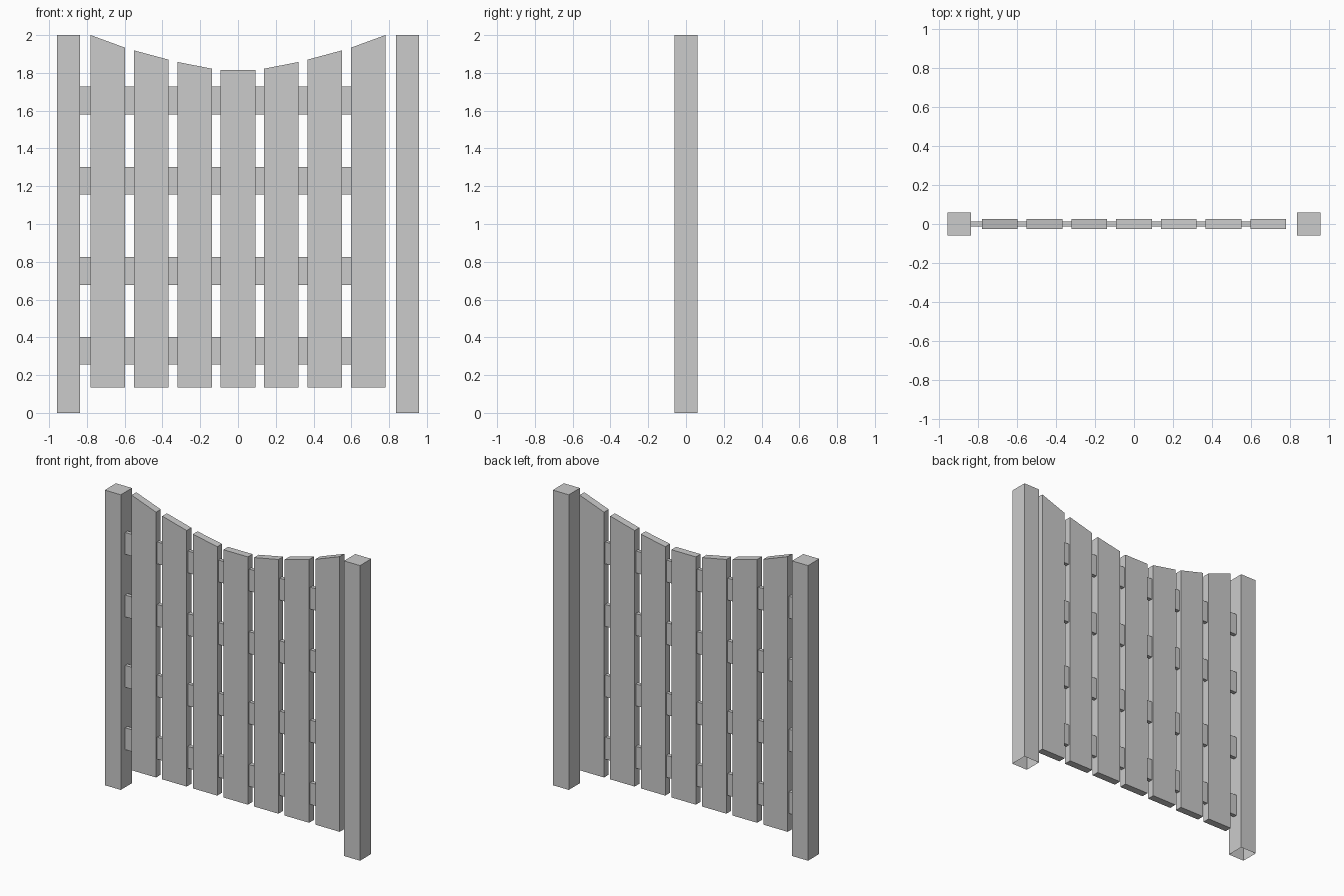
import bpy

if "Cube" in bpy.data.objects:
    bpy.data.objects.remove(bpy.data.objects["Cube"])

PITCH, HALF_W = 0.2295, 0.0915      # plank spacing and half width
POST_IN, POST_OUT = 0.837, 0.957
PLANK_BOTTOM = 0.135


def block(name, x0, x1, depth, z0, top_left, top_right, skip=()):
    """Box with a sloping top; named faces in skip are left open."""
    verts = [(x, y, z)
             for y in (-depth, depth)
             for x, z in ((x0, z0), (x1, z0), (x1, top_right), (x0, top_left))]
    sides = {"front": (0, 1, 2, 3), "back": (5, 4, 7, 6),
             "left": (4, 0, 3, 7), "right": (1, 5, 6, 2),
             "top": (3, 2, 6, 7), "bottom": (4, 5, 1, 0)}
    mesh = bpy.data.meshes.new(name)
    mesh.from_pydata(verts, [], [f for k, f in sides.items() if k not in skip])
    obj = bpy.data.objects.new(name, mesh)
    bpy.context.collection.objects.link(obj)
    return obj


# Posts, open underneath
block("left_post", -POST_OUT, -POST_IN, 0.06, 0, 2, 2, ("bottom",))
block("right_post", POST_IN, POST_OUT, 0.06, 0, 2, 2, ("bottom",))

# Planks: (inner, outer) top heights from the centre outwards form a dipped curve
tops = [(1.814, 1.814), (1.822, 1.858), (1.87, 1.919), (1.933, 2.0)]
for i in range(-3, 4):
    inner, outer = tops[abs(i)]
    left, right = (outer, inner) if i < 0 else (inner, outer)
    block(f"plank_{i + 4}", i * PITCH - HALF_W, i * PITCH + HALF_W, 0.025,
          PLANK_BOTTOM, left, right)

# Rail pieces bridging each gap from the left post to the last plank
for r, z in enumerate((0.329, 0.752, 1.229, 1.653), 1):
    for i in range(-3, 4):
        x0 = -POST_IN if i == -3 else (i - 1) * PITCH + HALF_W
        block(f"rail_{r}_piece_{i + 4}", x0, i * PITCH - HALF_W, 0.013,
              z - 0.074, z + 0.074, z + 0.074, ("left", "right"))
